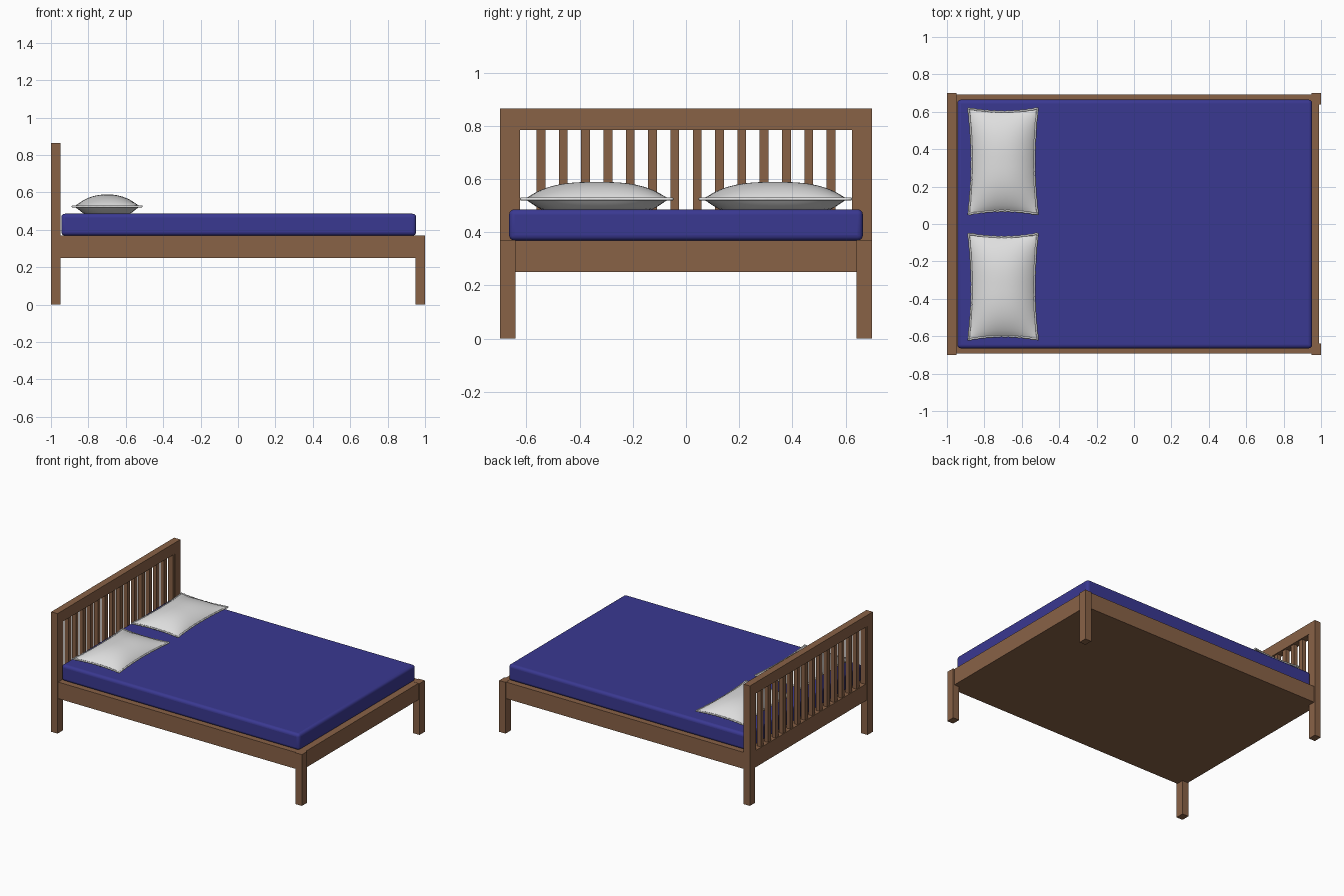
import bpy, bmesh, math

if "Cube" in bpy.data.objects:
    bpy.data.objects.remove(bpy.data.objects["Cube"])


def material(name, rgb):
    m = bpy.data.materials.new(name)
    m.diffuse_color = (*rgb, 1)
    m.use_nodes = True
    m.node_tree.nodes["Principled BSDF"].inputs["Base Color"].default_value = m.diffuse_color
    return m


WOOD = material("brown wood", (0.25, 0.122, 0.062))
BLUE = material("blue fabric", (0.042, 0.04, 0.285))
WHITE = material("white linen", (0.74, 0.74, 0.74))


def finish(name, bm, mat):
    mesh = bpy.data.meshes.new(name)
    bmesh.ops.recalc_face_normals(bm, faces=bm.faces[:])
    bm.to_mesh(mesh)
    bm.free()
    ob = bpy.data.objects.new(name, mesh)
    bpy.context.collection.objects.link(ob)
    mesh.materials.append(mat)
    return ob


def box(name, x, y, z, mat=WOOD):
    bm = bmesh.new()
    bmesh.ops.create_cube(bm, size=1)
    for v in bm.verts:
        for i, (a, b) in enumerate((x, y, z)):
            v.co[i] = (a + b) / 2 + v.co[i] * (b - a)
    return finish(name, bm, mat)


def smooth(ob, angle=40):
    bpy.ops.object.select_all(action='DESELECT')
    ob.select_set(True)
    bpy.context.view_layer.objects.active = ob
    bpy.ops.object.shade_smooth_by_angle(angle=math.radians(angle))


# Posts and legs, both sides
for s, side in ((-1, "right"), (1, "left")):
    outer = sorted((s * 0.64, s * 0.70))
    box(f"head_post_{side}", (-1, -0.95), outer, (0, 0.785))
    box(f"head_stile_{side}", (-0.995, -0.955), sorted((s * 0.623, s * 0.64)), (0.37, 0.785))
    box(f"foot_leg_{side}", (0.95, 1), outer, (0, 0.37))

# Headboard rails and slats
box("headboard_top_rail", (-1, -0.95), (-0.70, 0.70), (0.785, 0.865))
box("headboard_bottom_rail", (-0.995, -0.955), (-0.64, 0.64), (0.25, 0.37))
for i in range(14):
    y = -0.545 + i * 1.09 / 13
    box(f"headboard_slat_{i + 1}", (-0.99, -0.96), (y - 0.0165, y + 0.0165), (0.37, 0.785))

# Bed base: side rails, foot rail and underside as one box
box("bed_base", (-0.955, 0.99), (-0.693, 0.693), (0.25, 0.369))

# Mattress with rounded edges
mattress = box("mattress", (-0.945, 0.953), (-0.665, 0.665), (0.369, 0.486), BLUE)
bev = mattress.modifiers.new("rounding", 'BEVEL')
bev.width = 0.02
bev.segments = 4
smooth(mattress)


# Pillow outline: sides bow inwards between pointed corners
def outline(u, v, cy):
    x = u * (0.185 - 0.018 * (1 - v * v))
    y = v * (0.283 - 0.018 * (1 - u * u))
    return -0.70 + x, cy + y


SEAM = 0.525


def pillow(name, cy):
    bm = bmesh.new()
    for top in (True, False):
        grid = bmesh.ops.create_grid(bm, x_segments=28, y_segments=36, size=1)
        for vert in grid["verts"]:
            u, v = vert.co.x, vert.co.y
            f = max(0, 1 - abs(u) ** 2.2) * max(0, 1 - abs(v) ** 2.8)
            z = 0.064 * f ** 0.85 if top else -min(0.04, 0.075 * f ** 0.9)
            vert.co = (*outline(u, v, cy), SEAM + z)
    bmesh.ops.remove_doubles(bm, verts=bm.verts[:], dist=0.0005)
    smooth(finish(name, bm, WHITE), 60)

    # Frilled trim along the seam
    n = 40
    t = [-1 + 2 * i / n for i in range(n)]
    ring = [(a, -1) for a in t] + [(1, a) for a in t] + [(-a, 1) for a in t] + [(-1, -a) for a in t]
    cu = bpy.data.curves.new(name + "_trim", 'CURVE')
    cu.dimensions = '3D'
    cu.bevel_depth = 0.006
    cu.bevel_resolution = 1
    sp = cu.splines.new('POLY')
    sp.points.add(len(ring) - 1)
    sp.use_cyclic_u = True
    for i, (p, (u, v)) in enumerate(zip(sp.points, ring)):
        k = 1 + 0.006 * math.sin(i * math.pi / 2)
        x, y = outline(u, v, cy)
        p.co = (-0.70 + (x + 0.70) * k, cy + (y - cy) * k, SEAM, 1)
    cu.materials.append(WHITE)
    bpy.context.collection.objects.link(bpy.data.objects.new(name + "_trim", cu))


pillow("pillow_right", -0.335)
pillow("pillow_left", 0.335)
